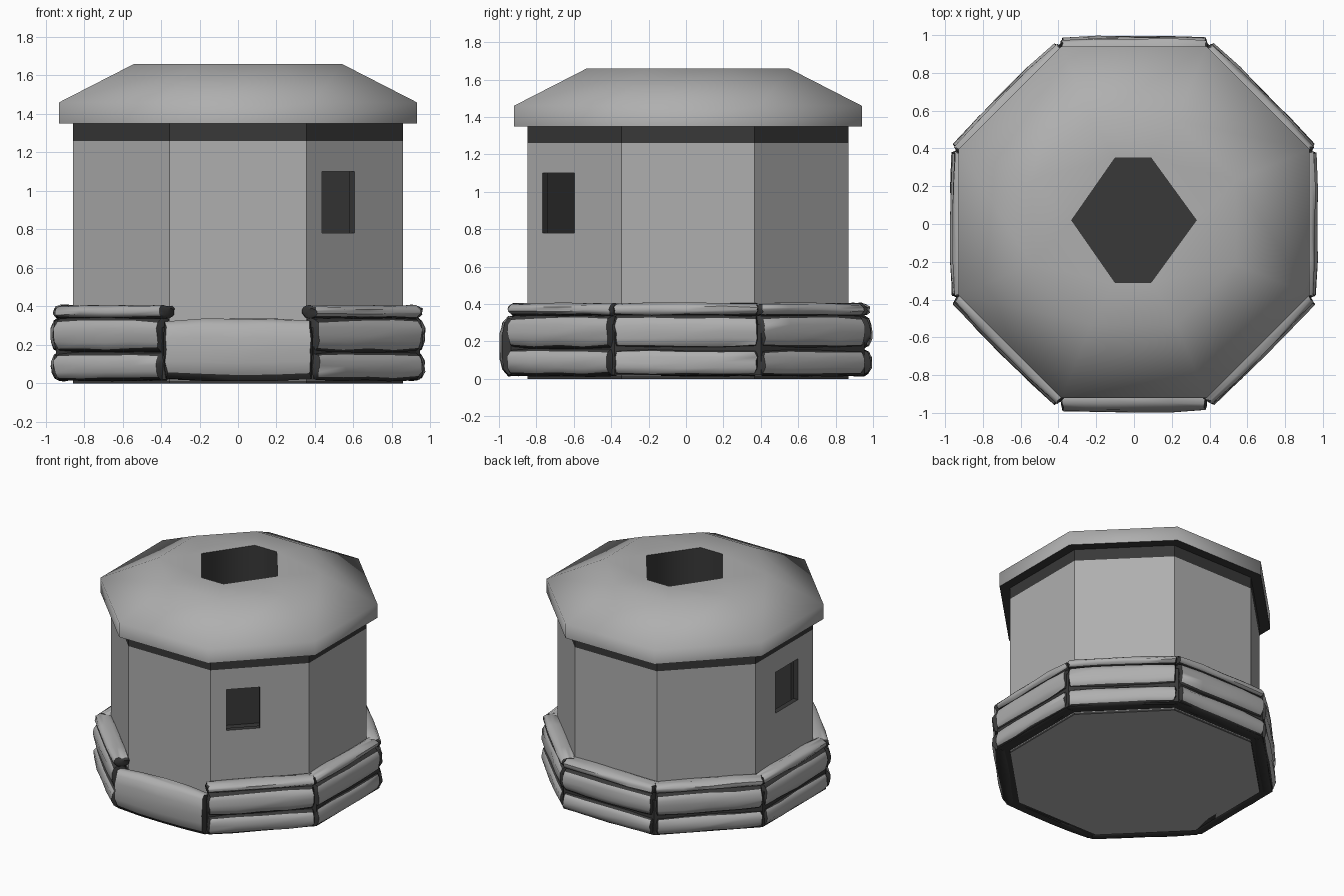
import bpy, bmesh, math, random
from mathutils import Vector

if "Cube" in bpy.data.objects:
    bpy.data.objects.remove(bpy.data.objects["Cube"])

random.seed(4)
Y0 = 0.01                      # small shift of walls and roof
T = math.tan(math.pi / 8)      # half side of an octagon per unit apothem


def colour(name, v):
    m = bpy.data.materials.new(name)
    m.diffuse_color = (v, v, v, 1)
    m.use_nodes = True
    m.node_tree.nodes["Principled BSDF"].inputs["Base Color"].default_value = m.diffuse_color
    return m


grey = colour("plain grey", 0.43)
dark = colour("dark grey", 0.04)


def finish(name, bm, angle):
    me = bpy.data.meshes.new(name)
    bm.to_mesh(me)
    bm.free()
    ob = bpy.data.objects.new(name, me)
    bpy.context.collection.objects.link(ob)
    me.materials.append(grey)
    me.materials.append(dark)
    bpy.ops.object.select_all(action='DESELECT')
    ob.select_set(True)
    bpy.context.view_layer.objects.active = ob
    if angle:
        bpy.ops.object.shade_smooth_by_angle(angle=math.radians(angle))
    return ob


def axes(k):
    """outward normal and tangent of octagon side k (0 = front)"""
    a = math.radians(45 * k - 90)
    return Vector((math.cos(a), math.sin(a), 0)), Vector((-math.sin(a), math.cos(a), 0))


def octagon(bm, r, z):
    verts = []
    for k in range(8):
        n, t = axes(k)
        p = n * r + t * (r * T)
        verts.append(bm.verts.new((p.x, p.y + Y0, z)))
    return verts


def loop_edges(bm, vs):
    out = []
    for i in range(len(vs)):
        pair = (vs[i], vs[(i + 1) % len(vs)])
        out.append(bm.edges.get(pair) or bm.edges.new(pair))
    return out


def bridge(bm, a, b, mat=0):
    for i in range(len(a)):
        j = (i + 1) % len(a)
        bm.faces.new((a[i], a[j], b[j], b[i])).material_index = mat


# Walls: eight panels with a dark band on top, two with an open window, plus the floor
R = 0.858
windows = {1: (-0.24, 0.0), 6: (-0.11, 0.17)}
levels = [0.0, 0.015, 0.78, 1.10, 1.26, 1.35]
bm = bmesh.new()
for k in range(8):
    n, t = axes(k)
    us = [-R * T, *windows.get(k, ()), R * T]
    for i in range(len(us) - 1):
        for j in range(5):
            if k in windows and i == 1 and j == 2:
                continue
            quad = [(us[i], levels[j]), (us[i + 1], levels[j]),
                    (us[i + 1], levels[j + 1]), (us[i], levels[j + 1])]
            f = bm.faces.new([bm.verts.new(n * R + t * u + Vector((0, Y0, z))) for u, z in quad])
            f.material_index = 1 if j in (0, 4) else 0
floor = octagon(bm, R, 0.0)
bm.faces.new(floor[::-1])
bmesh.ops.remove_doubles(bm, verts=bm.verts, dist=0.0005)
walls = finish("walls", bm, 0)
mod = walls.modifiers.new("thickness", 'SOLIDIFY')
mod.thickness = 0.04
mod.offset = -1
mod.material_offset = 1        # dark interior and window edges
mod.material_offset_rim = 1

# Roof: octagonal cap with a six-sided opening, dark underneath and inside
bm = bmesh.new()
low, skirt, top = [octagon(bm, r, z) for r, z in ((0.93, 1.35), (0.93, 1.46), (0.54, 1.66))]
hexagon = [(-0.33, 0.02), (-0.1, -0.31), (0.09, -0.31), (0.33, 0.02), (0.09, 0.35), (-0.1, 0.35)]
hole_low = [bm.verts.new((x, y, 1.35)) for x, y in hexagon]
hole_top = [bm.verts.new((x, y, 1.66)) for x, y in hexagon]
bridge(bm, low, skirt)
bridge(bm, skirt, top)
bridge(bm, hole_low, hole_top, 1)
for outer, inner in ((low, hole_low), (top, hole_top)):
    bmesh.ops.triangle_fill(bm, use_beauty=True, use_dissolve=False,
                            edges=loop_edges(bm, outer) + loop_edges(bm, inner))
bmesh.ops.recalc_face_normals(bm, faces=bm.faces)
for f in bm.faces:
    if f.normal.z < -0.9:
        f.material_index = 1
finish("roof", bm, 75)

# Dark core behind the sandbags, seen in the gaps
bm = bmesh.new()
rings = [octagon(bm, r, z) for r, z in ((0.85, 0.02), (0.945, 0.02), (0.945, 0.29), (0.85, 0.29))]
for i in range(4):
    bridge(bm, rings[i], rings[(i + 1) % 4], 1)
bmesh.ops.recalc_face_normals(bm, faces=bm.faces)
finish("sandbag_core", bm, 0)


# Sandbags: pillowed boxes around the base with dark seams
def bag(name, k, r0, r1, z0, z1, half, dark_top=True):
    n, t = axes(k)
    bm = bmesh.new()
    bmesh.ops.create_cube(bm, size=2)
    bmesh.ops.subdivide_edges(bm, edges=bm.edges, cuts=3, use_grid_fill=True)
    for f in bm.faces:
        c = f.calc_center_median()
        if c.z < -0.99 or abs(c.x) > 0.99 or (dark_top and c.z > 0.99):
            f.material_index = 1
    for v in bm.verts:
        x, y, z = v.co
        px = x * (1 - 0.02 * (y ** 4 + z ** 4))
        py = y * (1 - 0.25 * z ** 4) * (1 - 0.12 * x ** 6)
        pz = z * (1 - 0.2 * y ** 4) * (1 - 0.06 * x ** 6)
        jit = Vector([random.uniform(-0.005, 0.005) for _ in range(3)])
        v.co = (t * (px * half) + n * ((r0 + r1) / 2 + py * (r1 - r0) / 2)
                + Vector((0, 0, (z0 + z1) / 2 + pz * (z1 - z0) / 2)) + jit)
    bmesh.ops.recalc_face_normals(bm, faces=bm.faces)
    finish(name, bm, 50)


bag("front_sandbag", 0, 0.85, 0.998, 0.015, 0.335, 0.385, False)
for k in range(1, 8):
    r = 0.97 if k in (2, 6) else 0.993 if k == 4 else 0.982
    bag(f"lower_sandbag_{k}", k, 0.85, r, 0.015, 0.16, 0.385)
    bag(f"middle_sandbag_{k}", k, 0.85, r, 0.16, 0.342, 0.385)
    bag(f"top_sandbag_{k}", k, 0.84, r - 0.012, 0.338, 0.405, 0.39, False)
